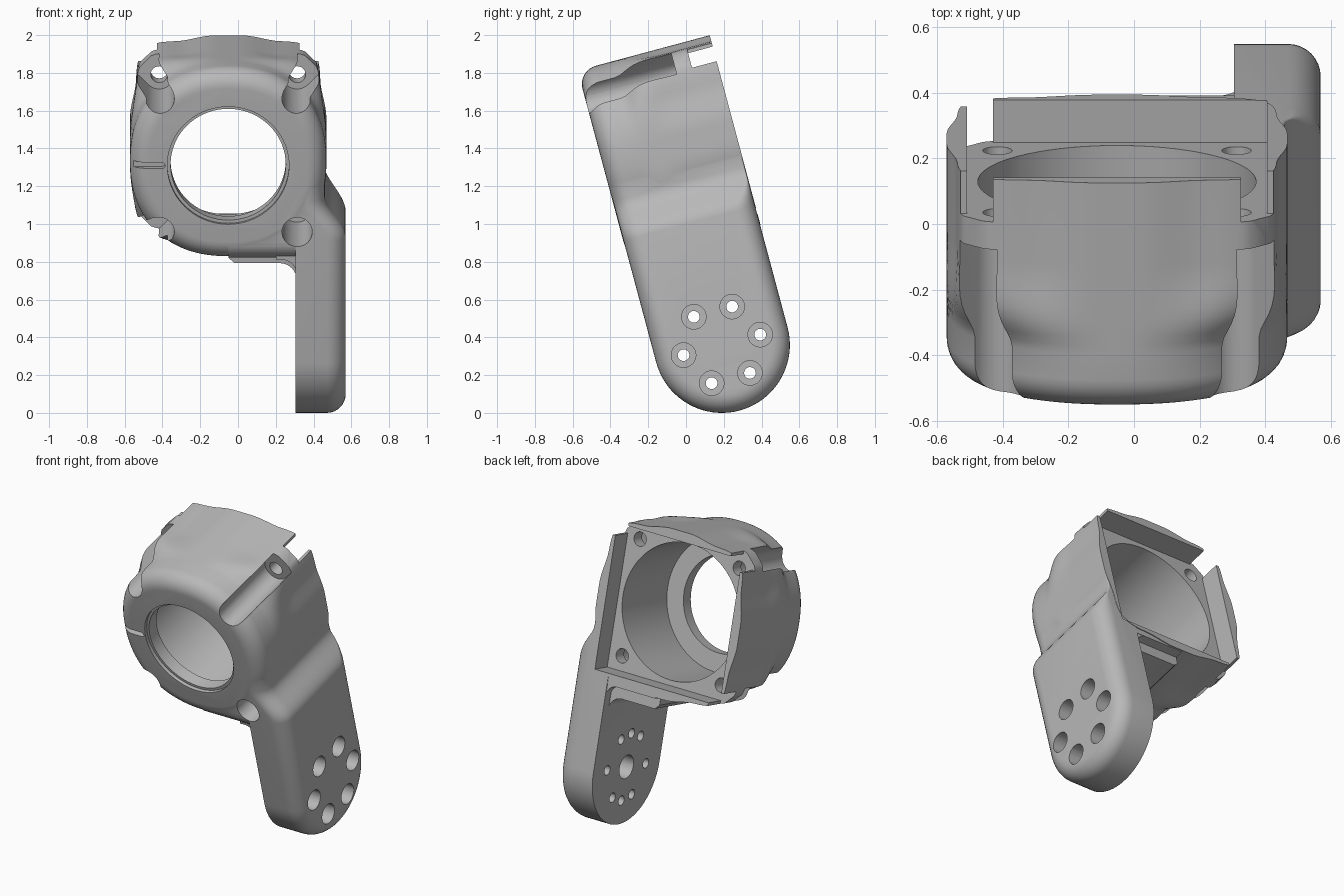
import bpy, bmesh
from math import sin, cos, pi, radians
from mathutils import Matrix

if "Cube" in bpy.data.objects:
    bpy.data.objects.remove(bpy.data.objects["Cube"])

CX, CW = -0.052, 1.08      # bore centre across and along the arm
HALF = 0.52                # half size of the housing
FRONT, BACK = -0.362, 0.362
SCREW = 0.365              # corner screw offset
ROUND = 0.1                # soft edge radius


def make(name, bm):
    bmesh.ops.recalc_face_normals(bm, faces=bm.faces)
    mesh = bpy.data.meshes.new(name)
    bm.to_mesh(mesh)
    bm.free()
    ob = bpy.data.objects.new(name, mesh)
    bpy.context.scene.collection.objects.link(ob)
    return ob


def prism(axis, pts, lo, hi, name="cutter"):
    """Extrude a profile along x (points = depth, height) or y (points = x, height)."""
    bm = bmesh.new()
    ends = []
    for t in (lo, hi):
        ends.append([bm.verts.new((t, a, b) if axis == "x" else (a, t, b)) for a, b in pts])
    n = len(pts)
    for i in range(n):
        j = (i + 1) % n
        bm.faces.new((ends[0][i], ends[0][j], ends[1][j], ends[1][i]))
    bm.faces.new(ends[0])
    bm.faces.new(ends[1])
    return make(name, bm)


def arc(p, q, r, start, end, seg):
    angles = [radians(start + (end - start) * i / seg) for i in range(seg + 1)]
    return [(p + r * cos(a), q + r * sin(a)) for a in angles]


def cylinder(axis, p, q, r, lo, hi, seg=32):
    return prism(axis, arc(p, q, r, 0, 360, seg)[:-1], lo, hi)


def rect(a0, b0, a1, b1):
    return [(a0, b0), (a1, b0), (a1, b1), (a0, b1)]


def smooth(t):
    t = max(0.0, min(1.0, t))
    return t * t * (3 - 2 * t)


# Housing: round at the front, growing into a square with bowed sides at the back
def housing():
    bm = bmesh.new()
    seg = 120
    stations = []
    for k in range(9):
        a = k / 8 * pi / 2
        stations.append((FRONT + ROUND * (1 - cos(a)), HALF - ROUND * (1 - sin(a))))
    stations += [(-0.18 + 0.28 * k / 10, HALF) for k in range(11)] + [(BACK, HALF)]
    rings = []
    for v, size in stations:
        blend = smooth((v + 0.18) / 0.28)
        n = 2.25 + 5 * blend
        ring = []
        for i in range(seg):
            c, s = cos(2 * pi * i / seg), sin(2 * pi * i / seg)
            r = size / (abs(c) ** n + abs(s) ** n) ** (1 / n)
            slope = min(abs(c), abs(s)) / max(abs(c), abs(s))
            r *= 1 - 0.06 * blend * smooth((slope - 0.12) / 0.45)
            ring.append(bm.verts.new((CX + r * c, v, CW + r * s)))
        rings.append(ring)
    for a, b in zip(rings, rings[1:]):
        for i in range(seg):
            j = (i + 1) % seg
            bm.faces.new((a[i], a[j], b[j], b[i]))
    bm.faces.new(rings[0])
    bm.faces.new(rings[-1])
    return make("motor_bracket", bm)


# Arm: stadium plate with a rounded outer rim, stepping in towards the housing
def arm():
    bm = bmesh.new()
    rows = [1.1] + [0.88 - 0.213 * i / 10 for i in range(11)]
    path = [(-0.36, w) for w in rows] + arc(0, 0, 0.36, 180, 360, 40)
    path += [(0.36, w) for w in reversed(rows)]

    def rim_point(v, w, angle):
        # the rear rim turns sharp where the arm meets the housing
        soft = 1 - 0.92 * smooth((w - 0.667) / 0.16) if v > 0 else 1
        inset = ROUND * (1 - cos(angle)) * soft
        shrink = 1 - inset / 0.36
        x = 0.57 - 0.11 * smooth((w - 0.667) / 0.213) - ROUND * (1 - sin(angle)) * soft
        return x, v * shrink, w * shrink if w < 0 or abs(v) < 0.3599 else w

    rings = [[bm.verts.new((0.305, v, w)) for v, w in path]]
    for k in range(9):
        rings.append([bm.verts.new(rim_point(v, w, k / 8 * pi / 2)) for v, w in path])
    n = len(path)
    for a, b in zip(rings, rings[1:]):
        for i in range(n - 1):
            bm.faces.new((a[i], a[i + 1], b[i + 1], b[i]))
    for ring in (rings[0], rings[-1]):
        for i in range(n // 2):
            loop = [ring[i], ring[i + 1], ring[n - 2 - i], ring[n - 1 - i]]
            bm.faces.new(list(dict.fromkeys(loop)))
    bm.faces.new([r[0] for r in rings] + [r[-1] for r in reversed(rings)])
    return make("arm", bm)


body = housing()
adds = [arm()]

# Lower corner joining housing and arm, rounded at the front
adds.append(prism("x", [(0.357, 0.8), (0.357, 0.552)] + arc(-0.26, 0.652, ROUND, 270, 180, 8)
                  + [(-0.36, 0.8)], -0.05, 0.36, "lower_corner"))

# Fillet between the housing underside and the arm
adds.append(prism("y", [(0.2, 0.6), (0.2, 0.553)] + arc(0.23, 0.473, 0.08, 90, 0, 8)
                  + [(0.33, 0.473), (0.33, 0.6)], -0.32, 0.355, "arm_fillet"))

# Web under the housing
adds.append(prism("y", [(-0.05, 0.62), (-0.05, 0.505), (-0.02, 0.475)]
                  + arc(0.22, 0.385, 0.09, 90, 0, 8) + [(0.33, 0.385), (0.33, 0.62)],
                  -0.1, 0.3, "web"))

# Bore: front lip, through hole and wide motor pocket
cuts = [cylinder("y", CX, CW, 0.322, -0.5, -0.34, 72),
        cylinder("y", CX, CW, 0.305, -0.5, 0.5, 72),
        cylinder("y", CX, CW, 0.425, -0.26, 0.5, 72)]

# Square recess at the back
k = 0.458
cuts.append(prism("y", rect(CX - k, CW - k, CX + k, CW + k), 0.227, 0.5))

# Corners: open notches, chamfers, scoops and screw holes
for sx in (-1, 1):
    for sw in (-1, 1):
        def place(pts):
            return [(CX + sx * a, CW + sw * b) for a, b in pts]
        scoop = arc(SCREW, SCREW, 0.08, 0, 360, 32)[:-1]
        if (sx, sw) != (1, -1):
            cuts.append(prism("y", place(rect(0.378, 0.378, 0.8, 0.8)), 0.227, 0.5))
            cuts.append(prism("y", place([(0.175, 0.7), (0.7, 0.175), (0.9, 0.9)]), -0.6, 0.6))
            # scoop opens outwards along the diagonal
            scoop = arc(SCREW, SCREW, 0.08, 135, 315, 20)
            scoop += [(a + 0.3, b + 0.3) for a, b in (scoop[-1], scoop[0])]
        cuts.append(prism("y", place(scoop), -0.5, 0.14))
        (p, q), = place([(SCREW, SCREW)])
        cuts.append(cylinder("y", p, q, 0.045, 0.0, 0.5, 24))

# Small round-ended slot beside the bore
cuts.append(prism("y", [(-0.7, CW + 0.016), (-0.7, CW - 0.016)]
                  + arc(-0.402, CW, 0.016, -90, 90, 8), -0.5, -0.32))

# Arm holes: six counterbored, two blind and a centre socket
for i in range(6):
    p, q = 0.21 * cos(i * pi / 3), 0.21 * sin(i * pi / 3)
    cuts.append(cylinder("x", p, q, 0.065, 0.4, 0.8))
    cuts.append(cylinder("x", p, q, 0.031, 0.2, 0.7, 20))
for q in (-0.21, 0.21):
    cuts.append(cylinder("x", 0, q, 0.031, 0.2, 0.42, 20))
cuts.append(cylinder("x", 0, 0, 0.075, 0.2, 0.45))

# Combine everything into one solid
for tools, op in ((adds, "UNION"), (cuts, "DIFFERENCE")):
    for tool in tools:
        tool.hide_render = True
        mod = body.modifiers.new(tool.name, "BOOLEAN")
        mod.operation = op
        mod.solver = "EXACT"
        mod.object = tool
bpy.context.view_layer.update()
graph = bpy.context.evaluated_depsgraph_get()
result = bpy.data.meshes.new_from_object(body.evaluated_get(graph))
body.modifiers.clear()
body.data = result
for tool in adds + cuts:
    bpy.data.objects.remove(tool)

# Plain grey finish
grey = bpy.data.materials.new("plain_grey")
grey.use_nodes = True
colour = (0.48, 0.48, 0.48, 1)
grey.diffuse_color = colour
grey.node_tree.nodes["Principled BSDF"].inputs["Base Color"].default_value = colour
body.data.materials.clear()
body.data.materials.append(grey)

# Lean the whole part back and stand it on the ground
body.matrix_world = Matrix.Translation((0, 0.19, 0.36)) @ Matrix.Rotation(radians(15), 4, "X")
bpy.ops.object.select_all(action="DESELECT")
body.select_set(True)
bpy.context.view_layer.objects.active = body
bpy.ops.object.shade_smooth_by_angle(angle=radians(28))
